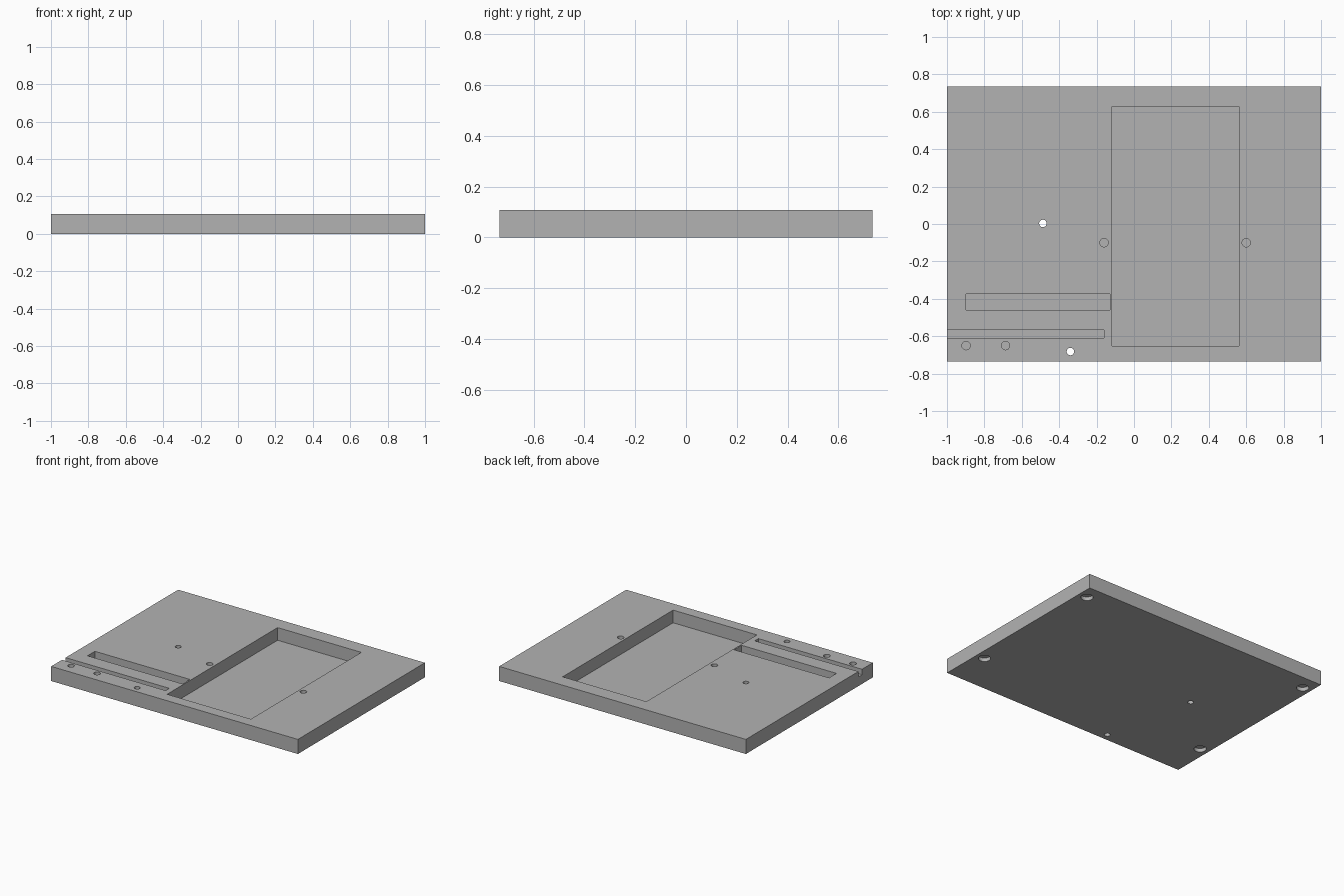
import bpy

cube = bpy.data.objects.get("Cube")
if cube:
    bpy.data.objects.remove(cube, do_unlink=True)

HALF_Y, TOP = 0.735, 0.107

grey = bpy.data.materials.new("plain grey")
grey.use_nodes = True
colour = (0.45, 0.45, 0.45, 1)
grey.diffuse_color = colour
grey.node_tree.nodes["Principled BSDF"].inputs["Base Color"].default_value = colour


def box(name, x0, x1, y0, y1, z0, z1):
    bpy.ops.mesh.primitive_cube_add(size=1, location=((x0 + x1) / 2, (y0 + y1) / 2, (z0 + z1) / 2))
    ob = bpy.context.object
    ob.name = name
    ob.scale = (x1 - x0, y1 - y0, z1 - z0)
    bpy.ops.object.transform_apply(location=True, rotation=False, scale=True)
    ob.data.materials.append(grey)
    return ob


def peg(name, x, y, radius, z0, z1):
    bpy.ops.mesh.primitive_cylinder_add(vertices=48, radius=radius, depth=z1 - z0,
                                        location=(x, y, (z0 + z1) / 2))
    ob = bpy.context.object
    ob.name = name
    ob.data.materials.append(grey)
    return ob


def cut(target, cutter):
    """Subtract the cutter from the target and discard it."""
    mod = target.modifiers.new("cut", "BOOLEAN")
    mod.operation, mod.solver, mod.object = "DIFFERENCE", "EXACT", cutter
    bpy.context.view_layer.objects.active = target
    bpy.ops.object.modifier_apply(modifier=mod.name)
    bpy.data.objects.remove(cutter, do_unlink=True)


# Slab
plate = box("base_plate", -1, 1, -HALF_Y, HALF_Y, 0, TOP)
above = TOP + 0.1

# Large pocket, closed slot, and thin groove open at the side
cut(plate, box("pocket_cutter", -0.118, 0.561, -0.652, 0.627, TOP - 0.093, above))
cut(plate, box("slot_cutter", -0.898, -0.128, -0.46, -0.374, TOP - 0.07, above))
cut(plate, box("groove_cutter", -1.1, -0.16, -0.61, -0.567, TOP - 0.04, above))

# Blind holes in the top
for x, y in ((-0.16, -0.1), (0.6, -0.1), (-0.898, -0.65), (-0.687, -0.65)):
    cut(plate, peg("blind_hole_cutter", x, y, 0.0225, TOP - 0.067, above))

# Through holes
for x, y in ((-0.487, 0.003), (-0.34, -0.682)):
    cut(plate, peg("through_hole_cutter", x, y, 0.02, -0.1, above))

# Shallow foot recesses in the underside
for x in (-0.933, 0.933):
    for y in (-0.43, 0.627):
        cut(plate, peg("foot_recess_cutter", x, y, 0.041, -0.1, 0.027))

# Round hole walls, crisp edges
bpy.ops.object.select_all(action="DESELECT")
plate.select_set(True)
bpy.context.view_layer.objects.active = plate
bpy.ops.object.shade_smooth_by_angle()
